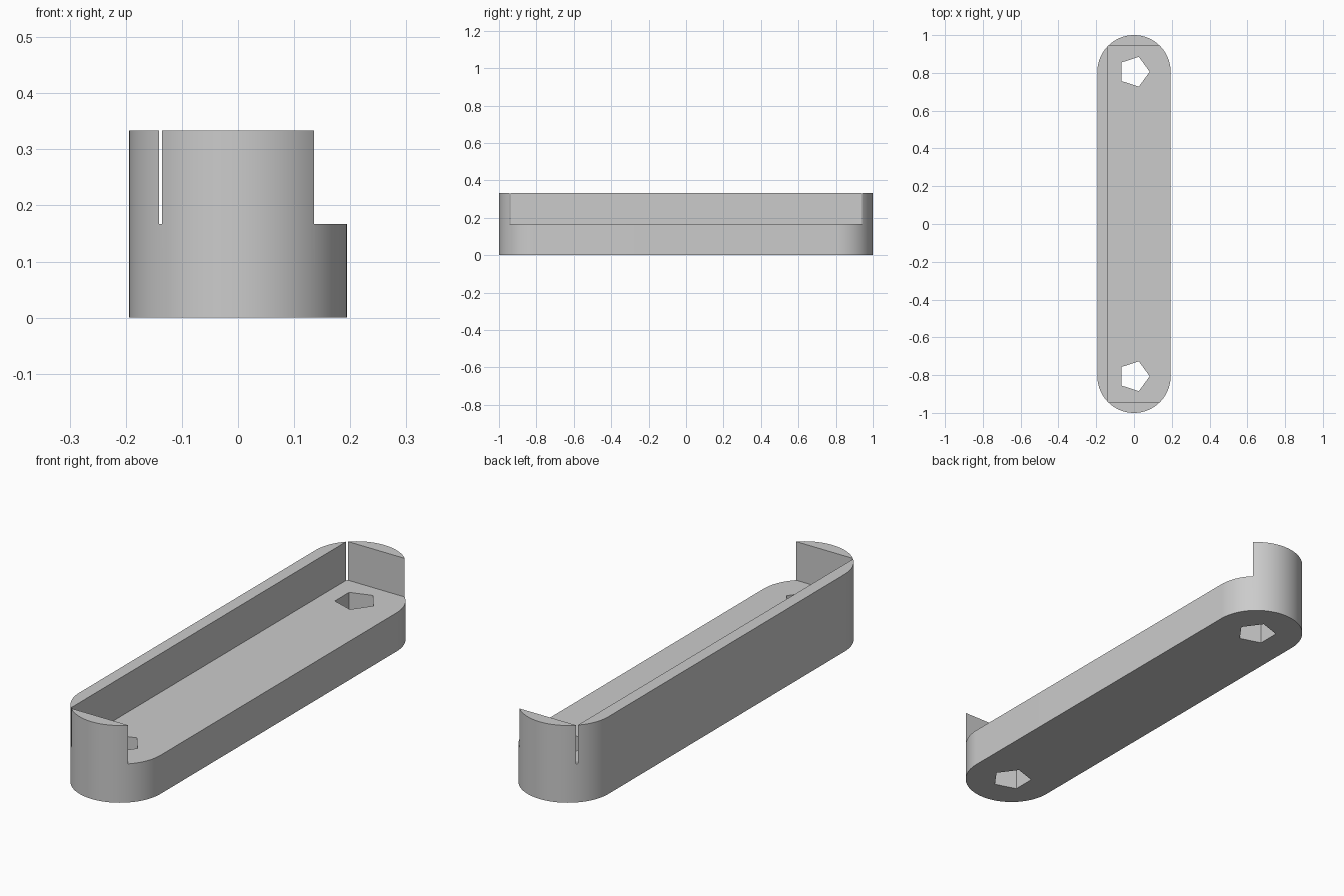
import bpy, bmesh
from math import cos, sin, pi, radians

cube = bpy.data.objects.get("Cube")
if cube:
    bpy.data.objects.remove(cube, do_unlink=True)

RADIUS, END_Y = 0.194, 0.806      # rounded ends
HEIGHT, FLOOR = 0.334, 0.167      # wall top, floor top
WALL_X, WALL_Y = -0.1405, 0.9445  # inner faces of the walls
HOLE_RADIUS = 0.083

grey = bpy.data.materials.new("plain grey")
grey.use_nodes = True
colour = (0.6, 0.6, 0.6, 1)
grey.diffuse_color = colour
grey.node_tree.nodes["Principled BSDF"].inputs["Base Color"].default_value = colour


def prism(name, outline, z0, z1):
    """Extrude a flat outline from z0 up to z1."""
    bm = bmesh.new()
    face = bm.faces.new([bm.verts.new((x, y, z0)) for x, y in outline])
    top = bmesh.ops.extrude_face_region(bm, geom=[face])["geom"]
    bmesh.ops.translate(bm, vec=(0, 0, z1 - z0),
                        verts=[v for v in top if isinstance(v, bmesh.types.BMVert)])
    bmesh.ops.recalc_face_normals(bm, faces=bm.faces)
    mesh = bpy.data.meshes.new(name)
    bm.to_mesh(mesh)
    bm.free()
    mesh.materials.append(grey)
    obj = bpy.data.objects.new(name, mesh)
    bpy.context.collection.objects.link(obj)
    return obj


def arc(cy, radius, start, sweep, steps):
    """Points along an arc centred on x = 0."""
    return [(radius * cos(start + sweep * i / steps),
             cy + radius * sin(start + sweep * i / steps)) for i in range(steps + 1)]


# Long body with rounded ends
outline = arc(END_Y, RADIUS, 0, pi, 48) + arc(-END_Y, RADIUS, pi, pi, 48)
body = prism("tray_body", outline, 0, HEIGHT)

# Rectangular pocket, open along the left side
pocket = [(WALL_X, -WALL_Y), (0.5, -WALL_Y), (0.5, WALL_Y), (WALL_X, WALL_Y)]
cutters = [prism("pocket_cutter", pocket, FLOOR, 0.5)]

# Five-sided holes through the floor
for side, name in ((-1, "front_hole_cutter"), (1, "back_hole_cutter")):
    pentagon = arc(side * END_Y, HOLE_RADIUS, 0, 2 * pi, 5)[:-1]
    cutters.append(prism(name, pentagon, -0.1, 0.25))

bpy.ops.object.select_all(action='DESELECT')
body.select_set(True)
bpy.context.view_layer.objects.active = body
for cutter in cutters:
    cutter.hide_render = True
    cut = body.modifiers.new(cutter.name, 'BOOLEAN')
    cut.operation, cut.solver, cut.object = 'DIFFERENCE', 'EXACT', cutter
    bpy.ops.object.modifier_apply(modifier=cut.name)
    bpy.data.objects.remove(cutter, do_unlink=True)

bpy.ops.object.shade_smooth_by_angle(angle=radians(30))
